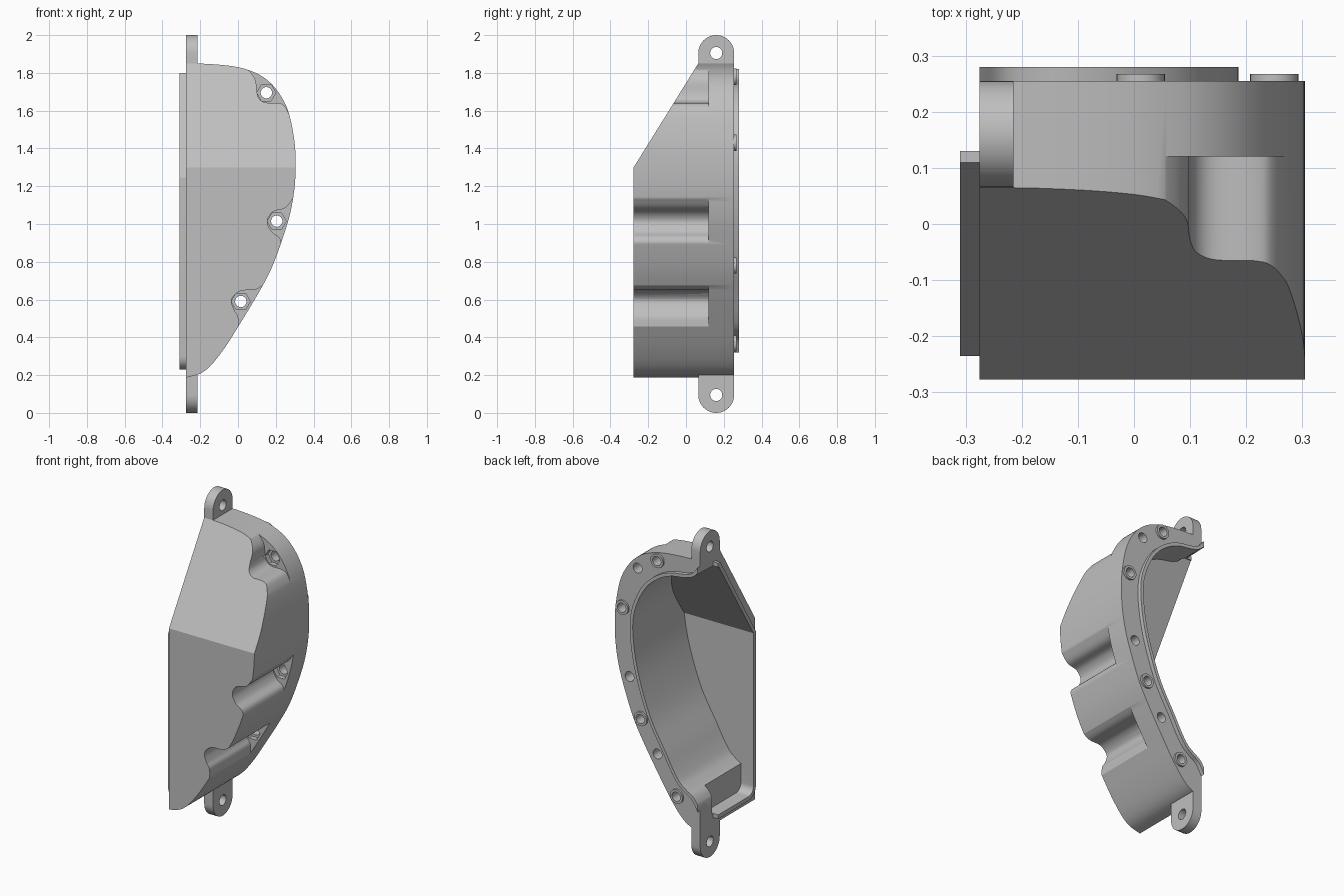
import bpy, bmesh, math
from mathutils import Vector

cube = bpy.data.objects.get("Cube")
if cube:
    bpy.data.objects.remove(cube, do_unlink=True)

grey = bpy.data.materials.new("plain_grey")
grey.use_nodes = True
colour = (0.52, 0.52, 0.52, 1)
grey.diffuse_color = colour
grey.node_tree.nodes["Principled BSDF"].inputs["Base Color"].default_value = colour


def spline(pts, steps=5):
    """Smooth open curve through the points."""
    p = [Vector(q) for q in pts]
    p = [2 * p[0] - p[1]] + p + [2 * p[-1] - p[-2]]
    out = []
    for a, b, c, d in zip(p, p[1:], p[2:], p[3:]):
        for i in range(steps):
            t = i / steps
            out.append(0.5 * (2 * b + (c - a) * t + (2 * a - 5 * b + 4 * c - d) * t * t
                              + (3 * b - a - 3 * c + d) * t ** 3))
    return out + [p[-2]]


def inset(curve, d):
    """Move a curve sideways, to the right of its direction."""
    out = []
    for i, p in enumerate(curve):
        t = (curve[min(i + 1, len(curve) - 1)] - curve[max(i - 1, 0)]).normalized()
        out.append(p + Vector((t.y, -t.x)) * d)
    return out


def arc(u, v, r, start, end, n):
    angles = [math.radians(start + (end - start) * i / n) for i in range(n + 1)]
    return [(u + r * math.cos(a), v + r * math.sin(a)) for a in angles]


def circle(u, v, r, n=32):
    return arc(u, v, r, 0, 360, n)[:-1]


def prism(name, outline, axis, a, b):
    """Extrude an outline along x (outline is y,z) or y (outline is x,z)."""
    bm = bmesh.new()
    place = (lambda u, v, w: (w, u, v)) if axis == "x" else (lambda u, v, w: (u, w, v))
    rings = [[bm.verts.new(place(u, v, w)) for u, v in outline] for w in (a, b)]
    for ring in rings:
        bm.faces.new(ring)
    n = len(outline)
    for i in range(n):
        j = (i + 1) % n
        bm.faces.new((rings[0][i], rings[0][j], rings[1][j], rings[1][i]))
    bmesh.ops.recalc_face_normals(bm, faces=bm.faces)
    mesh = bpy.data.meshes.new(name)
    bm.to_mesh(mesh)
    bm.free()
    mesh.materials.append(grey)
    obj = bpy.data.objects.new(name, mesh)
    bpy.context.collection.objects.link(obj)
    return obj


def combine(target, other, operation):
    mod = target.modifiers.new(operation, "BOOLEAN")
    mod.operation, mod.solver, mod.object = operation, "EXACT", other
    bpy.context.view_layer.objects.active = target
    bpy.ops.object.modifier_apply(modifier=mod.name)
    bpy.data.objects.remove(other, do_unlink=True)


def add(*args):
    combine(shell, prism(*args), "UNION")


def cut(*args):
    combine(shell, prism(*args), "DIFFERENCE")


FLAT, FRONT, BACK, LEDGE = -0.275, -0.277, 0.255, 0.12

# Main body with a curved side
outer = spline([(FLAT, 1.85), (-.17, 1.848), (-.05, 1.838), (.04, 1.82), (.13, 1.78),
                (.205, 1.71), (.265, 1.6), (.297, 1.45), (.305, 1.33), (.3, 1.2),
                (.277, 1.06), (.235, .92), (.175, .76), (.1, .62), (0, .455),
                (-.07, .345), (-.14, .255), (-.2, .208), (FLAT, .187)])
shell = prism("housing_shell", outer, "y", FRONT, BACK)

# Sloping upper front
cut("slope_cutter", [(FRONT - .342, .75), (FRONT, 1.3), (.065, 1.85), (.1271, 1.95),
                     (-.7, 1.95)], "x", -1, 1)

# Bolt pockets in the curved side
pockets = [
    [(.02, 1.845), (.065, 1.805), (.093, 1.76), (.1, 1.7), (.112, 1.664), (.145, 1.643),
     (.215, 1.64), (.25, 1.62), (.29, 1.54)],
    [(.295, 1.14), (.25, 1.085), (.185, 1.065), (.155, 1.015), (.178, .96), (.222, .925),
     (.232, .87)],
    [(.14, .68), (.09, .652), (.012, .645), (-.034, .6), (-.02, .545), (0, .51),
     (.002, .45)],
]
for pts in pockets:
    cut("pocket_cutter", spline(pts) + [(.6, pts[-1][1]), (.6, pts[0][1])], "y", -.5, LEDGE)

# Mounting ears, top and bottom
for z, inner, sweep in ((1.905, 1.82, (0, 180)), (.095, .235, (360, 180))):
    ear = arc(.16, z, .095, *sweep, 20)
    add("ear", [(BACK, inner)] + ear + [(.065, inner)], "x", FLAT, -.215)
    cut("ear_hole_cutter", circle(.16, z, .032), "x", -.4, -.1)

# Raised lip round the back opening
rim = spline([(FLAT, 1.82), (-.235, 1.775), (-.18, 1.755), (-.09, 1.74), (0, 1.70),
              (.09, 1.62), (.155, 1.5), (.185, 1.37), (.175, 1.2), (.137, 1.02),
              (.06, .8), (-.04, .62), (-.095, .52), (-.14, .455), (-.19, .415),
              (-.235, .385), (FLAT, .32)])
add("back_lip", rim, "y", .2, .28)

# Raised lip round the flat side opening
side = [(.13, 1.8), (.11, 1.8), (-.235, 1.245)] + arc(-.165, .3, .07, 180, 270, 8) + [(.13, .23)]
add("side_lip", side, "x", -.31, -.245)

# Bosses with blind screw holes
bosses = [(.012, 1.78), (.25, 1.43), (.124, .78), (-.12, .368)]
for x, z in bosses:
    add("boss", circle(x, z, .043), "y", .2, .267)

# Hollow inside, open at the back and the flat side
inner_rim = inset(rim, .02)
opening = [(-.5, inner_rim[0].y)] + inner_rim + [(-.5, inner_rim[-1].y)]
hollow = prism("hollow_cutter", opening, "y", -.6, .5)
bay = [(.6, 1.79), (.123, 1.775), (-.212, 1.24)] + arc(-.165, .302, .047, 180, 270, 8) + [(.6, .255)]
combine(hollow, prism("bay_cutter", bay, "x", -.45, .6), "INTERSECT")
combine(shell, hollow, "DIFFERENCE")
mouth = [(.14, 1.775)] + bay[1:-1] + [(.14, .255)]
cut("mouth_cutter", mouth, "x", -.4, -.225)

# Screw holes in the bosses, through holes and nut recesses in the pockets
for x, z in bosses:
    cut("screw_cutter", circle(x, z, .028), "y", .17, .4)
for x, z in ((.15, 1.695), (.205, 1.015), (.015, .59)):
    cut("bolt_cutter", circle(x, z, .03), "y", 0, .4)
    cut("nut_cutter", circle(x, z, .05, 6), "y", .08, .15)

bpy.ops.object.select_all(action="DESELECT")
shell.select_set(True)
bpy.context.view_layer.objects.active = shell
bpy.ops.object.shade_smooth_by_angle(angle=math.radians(30))
